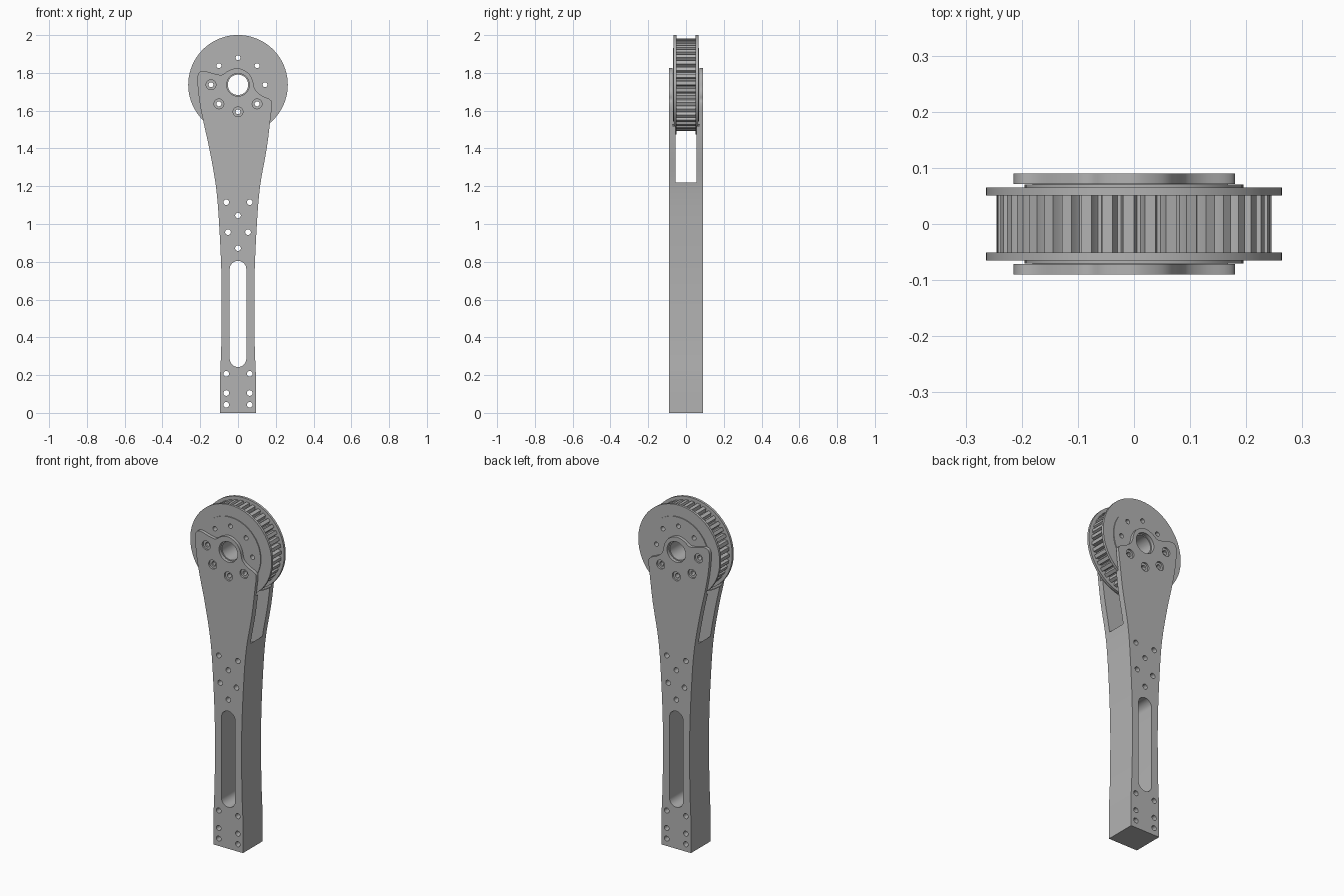
import bpy, bmesh
from math import sin, cos, pi, radians
from mathutils import Vector

cube = bpy.data.objects.get("Cube")
if cube:
    bpy.data.objects.remove(cube, do_unlink=True)

grey = bpy.data.materials.new("machined_grey")
grey.use_nodes = True
colour = (0.45, 0.45, 0.45, 1)
grey.diffuse_color = colour
grey.node_tree.nodes["Principled BSDF"].inputs["Base Color"].default_value = colour

HUB = 1.737      # height of the pulley axis
DEPTH = 0.09     # half thickness of the arm


def circle(x, z, r, n=24):
    return [(x + r * cos(2 * pi * i / n), z + r * sin(2 * pi * i / n)) for i in range(n)]


def smooth_path(points, steps=5):
    """Catmull-Rom curve through the points, ends left open."""
    p = [Vector(q) for q in points]
    p = [p[0]] + p + [p[-1]]
    out = []
    for a, b, c, d in zip(p, p[1:], p[2:], p[3:]):
        for s in range(steps):
            t = s / steps
            out.append(0.5 * (2 * b + (c - a) * t + (2 * a - 5 * b + 4 * c - d) * t * t
                              + (3 * b - a - 3 * c + d) * t ** 3))
    return [tuple(v) for v in out] + [points[-1]]


def prisms(name, shapes):
    """One object from outlines in the XZ plane, each extruded from y0 to y1."""
    bm = bmesh.new()
    for outline, y0, y1 in shapes:
        face = bm.faces.new([bm.verts.new((x, y0, z)) for x, z in outline])
        ext = bmesh.ops.extrude_face_region(bm, geom=[face])
        moved = [v for v in ext["geom"] if isinstance(v, bmesh.types.BMVert)]
        bmesh.ops.translate(bm, verts=moved, vec=(0, y1 - y0, 0))
    bmesh.ops.recalc_face_normals(bm, faces=bm.faces)
    mesh = bpy.data.meshes.new(name)
    bm.to_mesh(mesh)
    bm.free()
    mesh.materials.append(grey)
    obj = bpy.data.objects.new(name, mesh)
    bpy.context.collection.objects.link(obj)
    return obj


def cut(obj, shapes):
    cutter = prisms("cutter", shapes)
    cutter.hide_render = True
    mod = obj.modifiers.new("cut", "BOOLEAN")
    mod.operation, mod.solver, mod.object = "DIFFERENCE", "EXACT", cutter
    bpy.context.view_layer.objects.active = obj
    bpy.ops.object.modifier_apply(modifier=mod.name)
    bpy.data.objects.remove(cutter, do_unlink=True)


def finish(obj):
    bpy.ops.object.select_all(action="DESELECT")
    obj.select_set(True)
    bpy.context.view_layer.objects.active = obj
    bpy.ops.object.shade_smooth_by_angle(angle=radians(30))


def through(outlines):
    return [(o, -0.2, 0.2) for o in outlines]


# Bolt circle around the hub, at every eighth of a turn
bolts = [(0.143 * cos(i * pi / 4), HUB + 0.143 * sin(i * pi / 4)) for i in range(8)]
plate_bolts = bolts[4:]

# Arm: waisted outline with a lobed head
outline = smooth_path([
    (-0.095, 0), (-0.095, 0.18), (-0.088, 0.38), (-0.087, 0.7), (-0.1, 1.0),
    (-0.117, 1.2), (-0.152, 1.4), (-0.183, 1.54), (-0.204, 1.65), (-0.215, 1.76),
    (-0.207, 1.8), (-0.18, 1.81), (-0.13, 1.797), (-0.085, 1.79), (-0.05, 1.812),
    (0, 1.825), (0.05, 1.803), (0.076, 1.765), (0.09, 1.713), (0.122, 1.682),
    (0.168, 1.66), (0.18, 1.635), (0.172, 1.56), (0.152, 1.4), (0.117, 1.2),
    (0.1, 1.0), (0.087, 0.7), (0.088, 0.38), (0.095, 0.18), (0.095, 0)])
arm = prisms("forked_arm", [(outline, -DEPTH, DEPTH)])

# Fork gap with a rounded floor, and the recess that clears the pulley
floor_arc = [(-0.15 * cos(pi * i / 32), 1.31 - 0.15 * sin(pi * i / 32)) for i in range(33)]
gap = floor_arc + [(0.3, 1.35), (0.3, 2), (-0.3, 2), (-0.3, 1.35)]
cut(arm, [(gap, -0.055, 0.055)])
cut(arm, [(circle(0, HUB, 0.275, 96), -0.071, 0.071)])

# Long slot, hub bore and bolt holes
slot = [(0.044 * cos(pi * i / 16), (0.761 if i <= 16 else 0.287) + 0.044 * sin(pi * i / 16))
        for i in range(17)]
slot += [(-x, 1.048 - z) for x, z in slot]
pairs = [(0.062, 1.115), (0.053, 0.957), (0.062, 0.207), (0.062, 0.105), (0.062, 0.043)]
holes = [(s * x, z) for x, z in pairs for s in (-1, 1)] + [(0, 1.045), (0, 0.872)]
cut(arm, through([slot, circle(0, HUB, 0.06, 48)]
                 + [circle(x, z, 0.015) for x, z in holes]
                 + [circle(x, z, 0.013) for x, z in plate_bolts]))

# Counterbores on both outer faces
for side in (-1, 1):
    cut(arm, [(circle(x, z, 0.026), side * 0.08, side * 0.12) for x, z in plate_bolts])
finish(arm)

# Toothed pulley wheel
TEETH = 40
rim = []
for i in range(TEETH):
    for part, r in ((0.0, 0.245), (0.5, 0.245), (0.57, 0.232), (0.66, 0.225),
                    (0.84, 0.225), (0.93, 0.232)):
        a = 2 * pi * (i + part) / TEETH
        rim.append((r * cos(a), HUB + r * sin(a)))
pulley = [prisms("toothed_wheel", [(rim, -0.052, 0.052)])]

# Flanges and raised face discs on each side
for side, label in ((-1, "front"), (1, "back")):
    pulley.append(prisms(label + "_flange",
                         [(circle(0, HUB, 0.2635, 96), side * 0.051, side * 0.065)]))
    pulley.append(prisms(label + "_face_disc",
                         [(circle(0, HUB, 0.195, 72), side * 0.064, side * 0.07)]))

# Bore and bolt holes through the whole pulley
for part in pulley:
    cut(part, through([circle(0, HUB, 0.054, 48)] + [circle(x, z, 0.013) for x, z in bolts]))
    finish(part)
